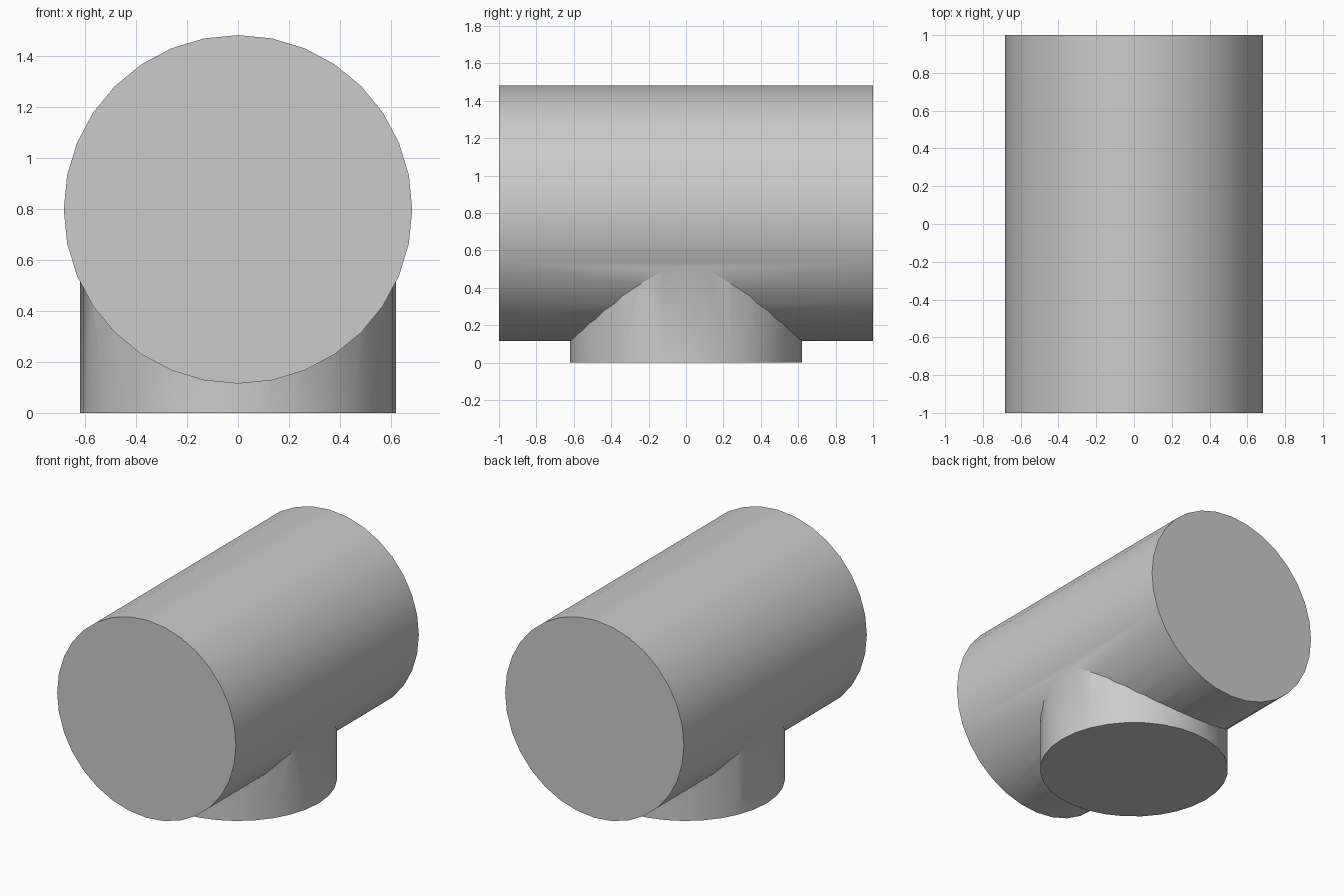
import bpy
import math

cube = bpy.data.objects.get("Cube")
if cube:
    bpy.data.objects.remove(cube, do_unlink=True)

# Single plain grey
grey = bpy.data.materials.new("plain_grey")
grey.use_nodes = True
colour = (0.6, 0.6, 0.6, 1)
grey.diffuse_color = colour
grey.node_tree.nodes["Principled BSDF"].inputs["Base Color"].default_value = colour


def cylinder(name, radius, depth, z, tilt=0):
    bpy.ops.mesh.primitive_cylinder_add(
        vertices=32, radius=radius, depth=depth,
        location=(0, 0, z), rotation=(tilt, 0, 0))
    obj = bpy.context.object
    obj.name = name
    obj.data.materials.append(grey)
    bpy.ops.object.transform_apply(location=False, rotation=True, scale=True)
    return obj


# Horizontal barrel with a short vertical stem below it
barrel = cylinder("tee_pipe", 0.684, 2, 0.799, math.radians(90))
stem = cylinder("stem", 0.62, 0.8, 0.4)

# Weld the stem into the barrel
union = barrel.modifiers.new("union", 'BOOLEAN')
union.operation = 'UNION'
union.solver = 'EXACT'
union.object = stem
bpy.ops.object.select_all(action='DESELECT')
barrel.select_set(True)
bpy.context.view_layer.objects.active = barrel
bpy.ops.object.modifier_apply(modifier="union")
bpy.data.objects.remove(stem, do_unlink=True)

# Smooth walls, crisp rims
bpy.ops.object.shade_smooth_by_angle(angle=math.radians(30))
